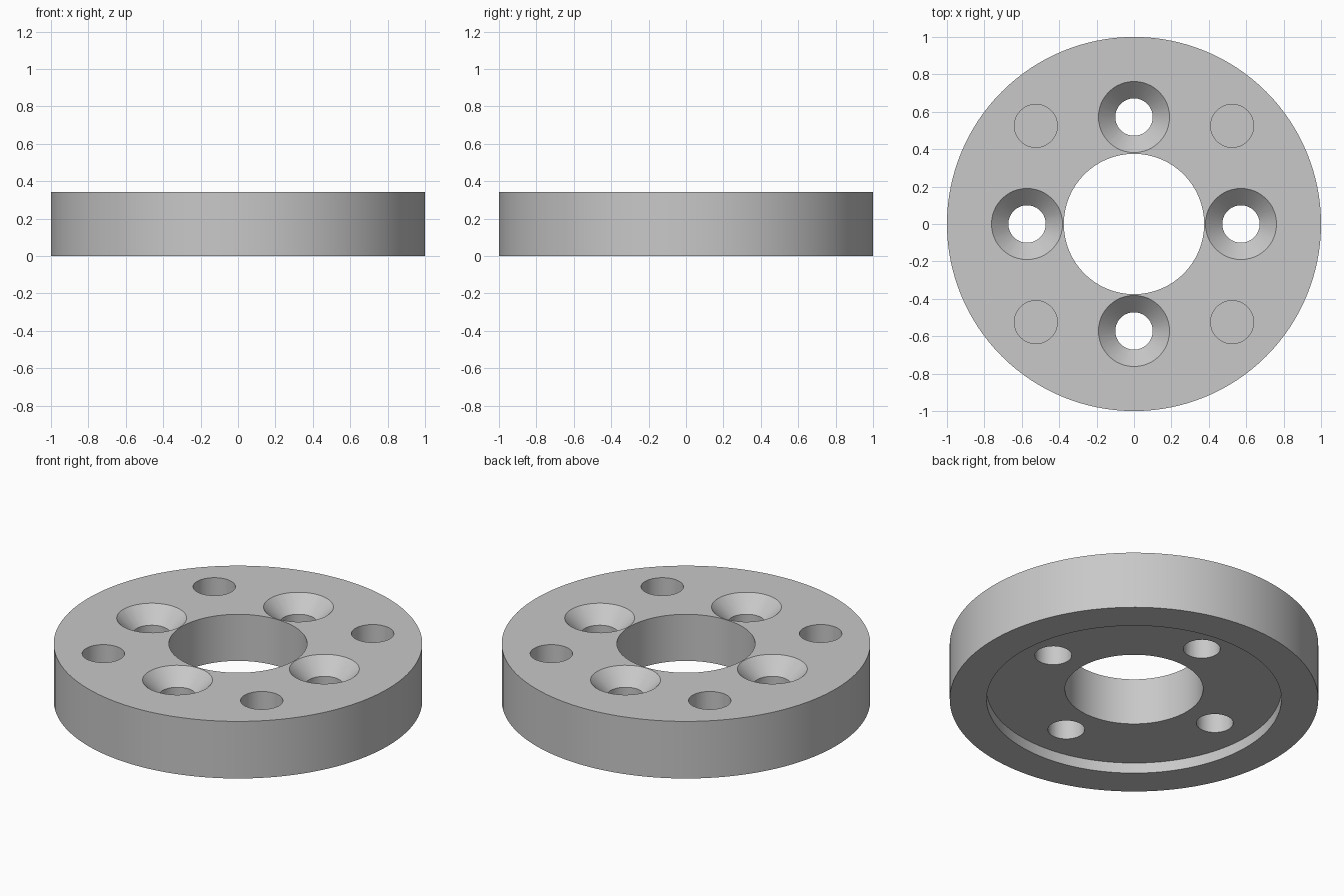
import bpy
import bmesh
import math

cube = bpy.data.objects.get("Cube")
if cube:
    bpy.data.objects.remove(cube, do_unlink=True)

HEIGHT = 0.342
RECESS = 0.063

# Plain grey metal
metal = bpy.data.materials.new("grey_metal")
metal.use_nodes = True
grey = (0.58, 0.58, 0.58, 1)
metal.diffuse_color = grey
metal.node_tree.nodes["Principled BSDF"].inputs["Base Color"].default_value = grey


def lathe(name, profile, segments, location=(0, 0, 0)):
    """Revolve a closed (radius, height) outline around z."""
    bm = bmesh.new()
    verts = [bm.verts.new((r, 0, z)) for r, z in profile]
    edges = [bm.edges.new((a, b)) for a, b in zip(verts, verts[1:] + verts[:1])]
    bmesh.ops.spin(bm, geom=verts + edges, cent=(0, 0, 0), axis=(0, 0, 1),
                   angle=math.tau, steps=segments, use_merge=True)
    bmesh.ops.remove_doubles(bm, verts=bm.verts, dist=1e-5)
    # Drop the edges left lying on the axis
    bmesh.ops.delete(bm, geom=[e for e in bm.edges if not e.link_faces], context="EDGES")
    bmesh.ops.recalc_face_normals(bm, faces=bm.faces)
    mesh = bpy.data.meshes.new(name)
    bm.to_mesh(mesh)
    bm.free()
    mesh.materials.append(metal)
    obj = bpy.data.objects.new(name, mesh)
    obj.location = location
    bpy.context.collection.objects.link(obj)
    return obj


# Ring with a central bore and a shallow recess underneath
disc = lathe("flange_disc", [(0.375, RECESS), (0.8, RECESS), (0.8, 0), (1, 0),
                             (1, HEIGHT), (0.375, HEIGHT)], 128)

# Countersunk through holes and flat-bottomed blind holes, alternating
over = HEIGHT + 0.05
screw = [(0, -0.1), (0.1, -0.1), (0.1, HEIGHT - 0.09), (0.19, HEIGHT), (0.19, over), (0, over)]
blind = [(0, 0.13), (0.115, 0.13), (0.115, over), (0, over)]
cutters = []
for i in range(4):
    for name, profile, radius, turn in (("screw_hole_cutter", screw, 0.572, 0),
                                        ("blind_hole_cutter", blind, 0.742, 0.5)):
        a = (i + turn) * math.pi / 2
        spot = (radius * math.cos(a), radius * math.sin(a), 0)
        cutter = lathe(name, profile, 48, spot)
        cutter.hide_render = True
        cutters.append(cutter)

bpy.ops.object.select_all(action="DESELECT")
bpy.context.view_layer.objects.active = disc
disc.select_set(True)
for cutter in cutters:
    cut = disc.modifiers.new("hole", "BOOLEAN")
    cut.operation = "DIFFERENCE"
    cut.solver = "EXACT"
    cut.object = cutter
    bpy.ops.object.modifier_apply(modifier=cut.name)
    bpy.data.objects.remove(cutter, do_unlink=True)

# Smooth round walls, sharp rims
bpy.ops.object.shade_smooth_by_angle(angle=math.radians(30))
